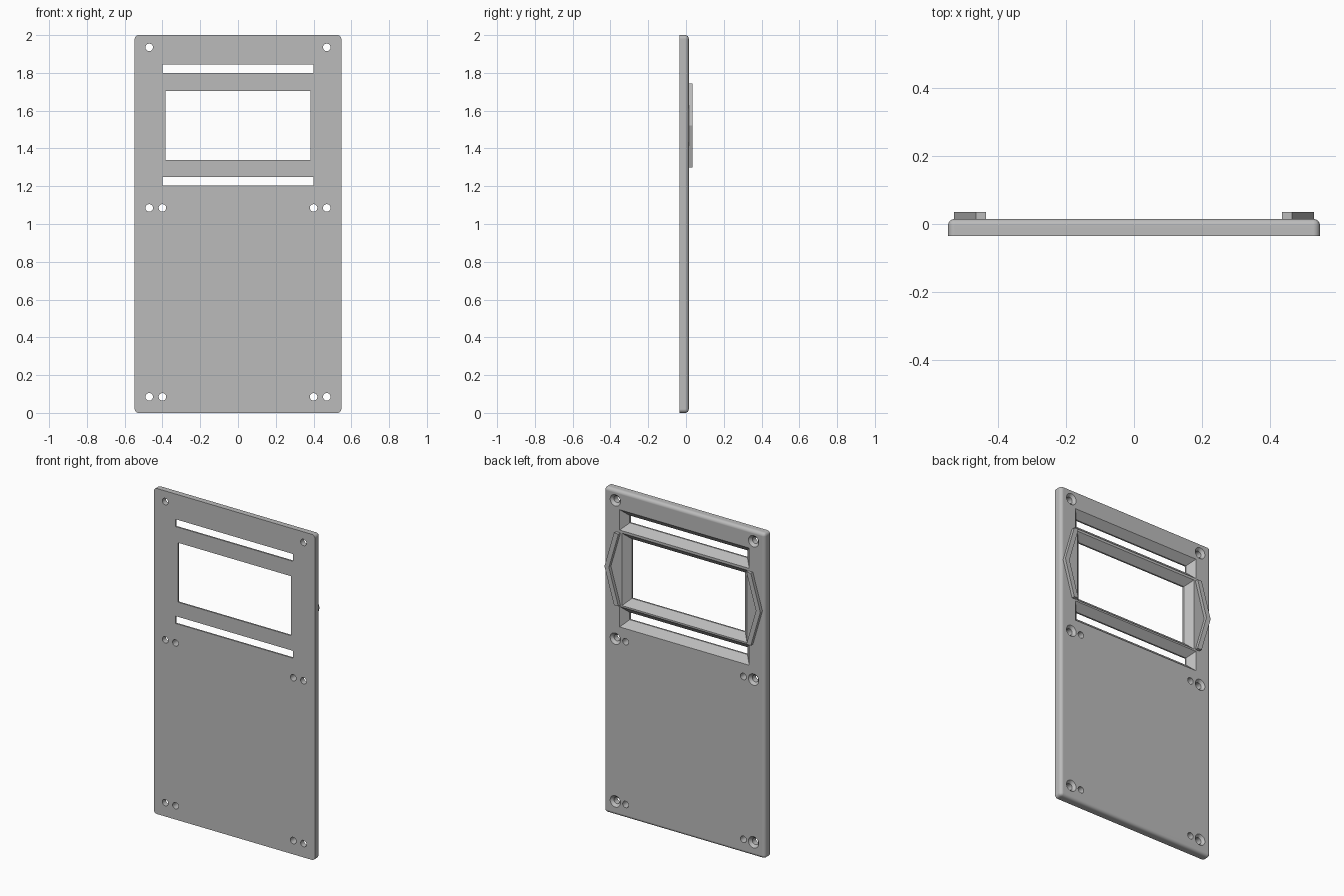
import bpy, bmesh, math

cube = bpy.data.objects.get("Cube")
if cube:
    bpy.data.objects.remove(cube, do_unlink=True)

grey = bpy.data.materials.new("plain grey")
grey.use_nodes = True
grey.diffuse_color = (0.5, 0.5, 0.5, 1)
grey.node_tree.nodes["Principled BSDF"].inputs["Base Color"].default_value = (0.5, 0.5, 0.5, 1)

WIDTH, HEIGHT = 1.094, 2.0
FRONT, BACK = -0.035, 0.015
ROUND = 0.02


def make_object(name, bm):
    bmesh.ops.recalc_face_normals(bm, faces=bm.faces)
    mesh = bpy.data.meshes.new(name)
    bm.to_mesh(mesh)
    bm.free()
    mesh.materials.append(grey)
    obj = bpy.data.objects.new(name, mesh)
    bpy.context.collection.objects.link(obj)
    return obj


def loft(bm, sections):
    """Join (y, outline) sections into a closed solid; outlines are (x, z) points."""
    rings = [[bm.verts.new((x, y, z)) for x, z in pts] for y, pts in sections]
    for a, b in zip(rings, rings[1:]):
        for i in range(len(a)):
            j = (i + 1) % len(a)
            bm.faces.new((a[i], a[j], b[j], b[i]))
    bm.faces.new(rings[0])
    bm.faces.new(rings[-1])


def rectangle(half, low, high, grow=0):
    x, a, b = half + grow, low - grow, high + grow
    return [(-x, a), (x, a), (x, b), (-x, b)]


def circle(cx, cz, radius, n=32):
    angles = [math.tau * i / n for i in range(n)]
    return [(cx + radius * math.cos(t), cz + radius * math.sin(t)) for t in angles]


# Plate with rounded corners and a rounded back rim
bm = bmesh.new()
loft(bm, [(y, rectangle(WIDTH / 2, 0, HEIGHT)) for y in (FRONT, BACK)])
rim = [e for e in bm.edges if any(v.co.y > 0 for v in e.verts)]
bmesh.ops.bevel(bm, geom=rim, offset=ROUND, segments=6, profile=0.5, affect='EDGES')
plate = make_object("panel_plate", bm)

# Cutter for the flared openings and the screw holes
bm = bmesh.new()
START, END, FLARE = FRONT - 0.02, BACK + 0.005, 0.04
for half, low, high in ((0.4, 1.8, 1.845), (0.385, 1.34, 1.705), (0.4, 1.205, 1.25)):
    loft(bm, [(START, rectangle(half, low, high)),
              (BACK - FLARE, rectangle(half, low, high)),
              (END, rectangle(half, low, high, FLARE + END - BACK))])
for side in (-1, 1):
    # Countersunk outer holes
    for z in (0.085, 1.085, 1.935):
        x = side * 0.47
        loft(bm, [(START, circle(x, z, 0.02)), (BACK - 0.016, circle(x, z, 0.02)),
                  (BACK, circle(x, z, 0.035)), (END, circle(x, z, 0.035))])
    # Plain inner holes
    for z in (0.085, 1.085):
        loft(bm, [(y, circle(side * 0.4, z, 0.02)) for y in (START, END)])
cutter = make_object("opening_cutter", bm)
cutter.hide_render = True

cut = plate.modifiers.new("openings", 'BOOLEAN')
cut.operation = 'DIFFERENCE'
cut.solver = 'EXACT'
cut.object = cutter
bpy.ops.object.select_all(action='DESELECT')
bpy.context.view_layer.objects.active = plate
plate.select_set(True)
bpy.ops.object.modifier_apply(modifier=cut.name)
bpy.data.objects.remove(cutter, do_unlink=True)
bpy.ops.object.shade_smooth_by_angle(angle=math.radians(30))
weighted = plate.modifiers.new("even_shading", 'WEIGHTED_NORMAL')
weighted.keep_sharp = True

# Raised chevron rib on each side of the window
MID, RISE = 1.522, 0.222
for name, side in (("left_rib", 1), ("right_rib", -1)):
    bm = bmesh.new()
    outline = [(0.435, MID + RISE), (0.465, MID + RISE), (0.53, MID),
               (0.465, MID - RISE), (0.435, MID - RISE), (0.5, MID)]
    outline = [(side * x, z) for x, z in outline]
    loft(bm, [(BACK - 0.004, outline), (BACK + 0.02, outline)])
    make_object(name, bm)
